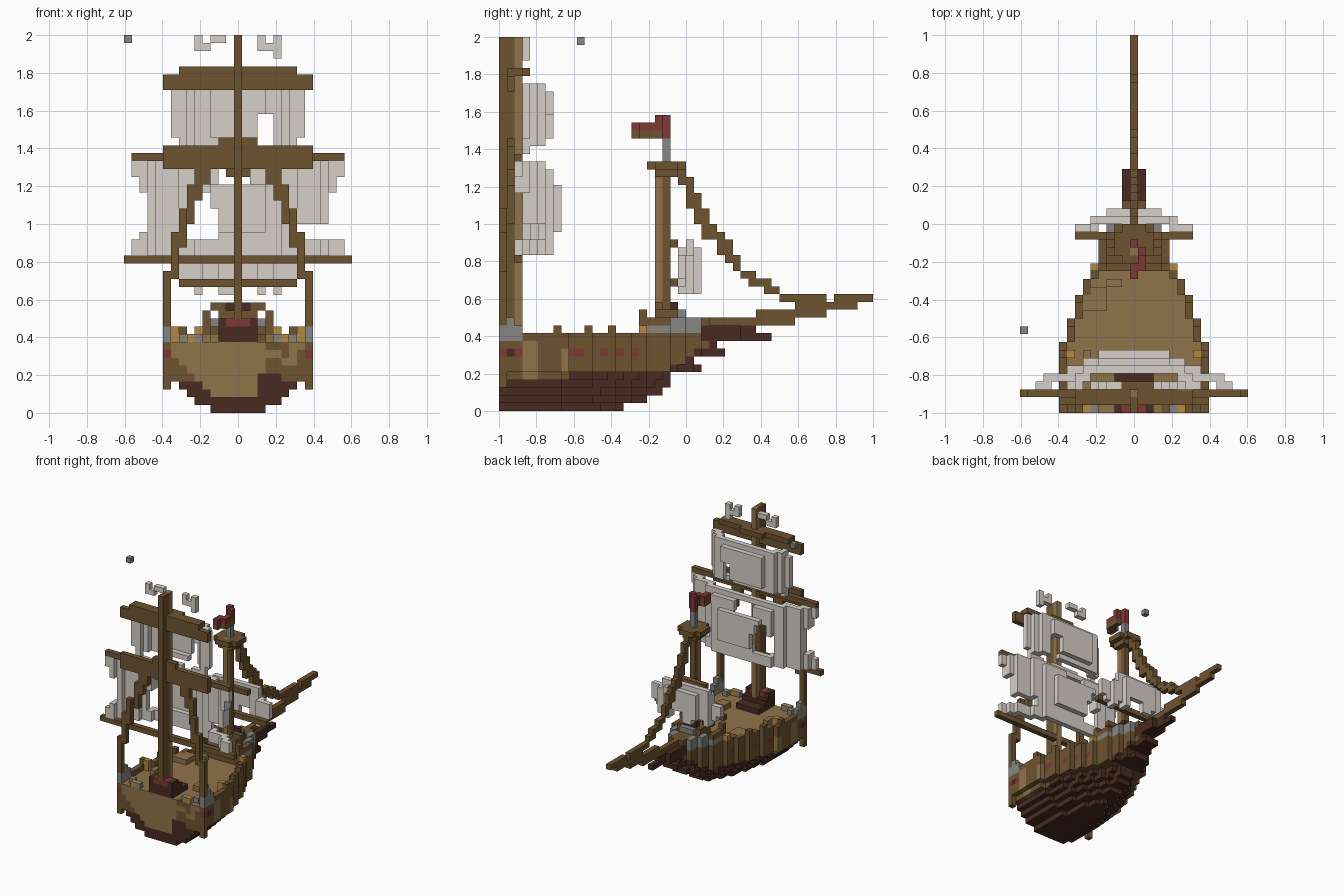
import bpy
import bmesh
import random
from mathutils import Vector

random.seed(4)
if "Cube" in bpy.data.objects:
    bpy.data.objects.remove(bpy.data.objects["Cube"])

U = 1 / 24  # block size
COLOURS = {
    "brown wood": (0.158, 0.088, 0.030),
    "tan wood": (0.28, 0.175, 0.066),
    "dark wood": (0.066, 0.024, 0.015),
    "sail cloth": (0.68, 0.63, 0.58),
    "grey stone": (0.24, 0.24, 0.235),
    "red paint": (0.21, 0.040, 0.037),
    "lantern yellow": (0.46, 0.25, 0.045),
}
BROWN, TAN, DARK, SAIL, GREY, RED, YELLOW = range(7)
MATS = []
for label, rgb in COLOURS.items():
    m = bpy.data.materials.new(label)
    m.use_nodes = True
    m.diffuse_color = (*rgb, 1)
    m.node_tree.nodes["Principled BSDF"].inputs["Base Color"].default_value = (*rgb, 1)
    MATS.append(m)


def box(x, y, z):
    """Block cells in inclusive ranges; a single number is one layer."""
    rx, ry, rz = [(r, r) if isinstance(r, int) else r for r in (x, y, z)]
    return [(i, j, k) for i in range(rx[0], rx[1] + 1)
            for j in range(ry[0], ry[1] + 1) for k in range(rz[0], rz[1] + 1)]


def paint(cells, colour):
    return {c: colour for c in cells}


def line(points):
    """Connected staircase of (y, z) blocks through the points."""
    out = []
    for (a, b), (c, d) in zip(points, points[1:]):
        n = 2 * max(abs(c - a), abs(d - b))
        out += [(round(a + (c - a) * t / n), round(b + (d - b) * t / n)) for t in range(n + 1)]
    return out


def build(name, cells):
    """Mesh of the outer faces of a set of coloured blocks."""
    bm = bmesh.new()
    verts = {}
    for c, colour in cells.items():
        for axis in range(3):
            for sign in (-1, 1):
                n = list(c)
                n[axis] += sign
                if tuple(n) in cells:
                    continue
                corners = []
                for a, b in ((0, 0), (1, 0), (1, 1), (0, 1)):
                    p = list(c)
                    p[axis] += (sign + 1) // 2
                    p[(axis + 1) % 3] += a
                    p[(axis + 2) % 3] += b
                    p = tuple(p)
                    if p not in verts:
                        verts[p] = bm.verts.new(Vector((p[0] - 0.5, p[1] - 24, p[2])) * U)
                    corners.append(verts[p])
                f = bm.faces.new(corners if sign > 0 else corners[::-1])
                f.material_index = colour
    mesh = bpy.data.meshes.new(name)
    bm.to_mesh(mesh)
    bm.free()
    for m in MATS:
        mesh.materials.append(m)
    ob = bpy.data.objects.new(name, mesh)
    bpy.context.collection.objects.link(ob)
    return ob


def step(value, table):
    """First result whose limit lies above the value."""
    return next(r for limit, r in table if value < limit)


# Hull: plan width and bulwark height along the length, then bow end and half width of each layer
WIDTH = [(1, 8), (9, 9), (12, 8), (15, 7), (17, 6), (19, 5), (22, 4), (24, 3), (26, 2), (31, 1), (60, 0)]
TOP = [(1, 8), (2, 11), (3, 10), (19, 9), (26, 11), (60, 10)]
BOW_END = [16, 19, 21, 22, 22, 26, 25, 29, 28, 35, 33, 26]
SECTION = [3, 5, 6, 7, 8, 9]
hull = {}
for k, end in enumerate(BOW_END):
    for j in range(end):
        width, ahead = step(j, WIDTH), step(j + 1, WIDTH)
        deck = 8 if j < 18 else 10
        if k > (10 if j in (7, 11, 14) else step(j, TOP)):
            continue
        w = min(width, round(SECTION[min(k, 5)] * (1 - (j / end) ** 2.5))) if k < 6 else width
        for i in range(-w, w + 1):
            rim = abs(i) >= min(w, ahead + 1) and abs(i) > 0
            if k > deck and not rim:
                continue
            colour = DARK if k <= 3 + (j > 8) + max(0, (j - 20) * 0.6) or j > 25 and k > 8 else BROWN
            if k == deck and j < 18 and not rim:
                colour = TAN
            if colour == BROWN and rim:
                if (k >= 9 and j < 3) or (k == 10 and j > 17) or (k == 11 and j > 21):
                    colour = GREY
                if k == 7 and j in (2, 9, 10, 13, 15, 17):
                    colour = RED
                if k == 7 and j == 1:
                    colour = DARK
                if (j in (3, 4) and 4 <= k <= 8) or (j == 8 and 5 <= k <= 7):
                    colour = TAN
            # Broken cross-section at the front
            if j == 0 and 2 <= k <= 8 and abs(i) < 2 + k:
                colour = TAN
                if i > 2 and k < 5:
                    colour = DARK
                elif i > 3 and random.random() < 0.4:
                    colour = BROWN
            hull[i, j, k] = colour
build("hull", hull)

# Deck fittings
build("loose_planks", paint(box((-6, -4), (13, 15), 9) + box((-3, -2), 16, 9)
                            + box((4, 5), (5, 6), 9) + box(-6, (6, 7), 9), TAN))
lanterns, posts, stones = {}, {}, {}
for s in (-1, 1):
    lanterns.update(paint(box(s * 8, 7, (9, 10)) + box(s * 5, 18, 10) + box(s * 6, 0, 9), YELLOW))
    posts.update(paint(box(s * 4, 18, (9, 12)), BROWN))
    stones.update(paint(box(s * 5, 0, 9) + box(s * 7, 1, 9), GREY))
build("lanterns", lanterns)
build("deck_posts", posts)
build("deck_stones", stones)
base = paint(box((-2, 2), (0, 4), 9) + box((-2, 2), (0, 2), 10) + box((-2, 2), (0, 1), 11), DARK)
base.update(paint(box((-1, 1), (0, 1), 11), RED))
build("main_mast_base", base)
fore_base = paint(box((-2, 2), (20, 22), (11, 12)), BROWN)
fore_base.update(paint(box((-1, 1), 23, (11, 12)), GREY))
fore_base.update(paint(box((-1, 1), 22, 13), DARK))
fore_base.update(paint(box((-3, -2), 20, 13) + box((2, 3), 20, 13), BROWN))
build("fore_mast_base", fore_base)

# Main mast with its yards
mast = paint(box(0, (0, 1), (9, 47)), BROWN)
mast.update(paint(box(0, 2, (9, 47)), TAN))
build("main_mast", mast)
build("top_yard", paint(box((-9, 9), 1, (41, 42)) + box((-7, 7), (1, 2), 43) + box((-2, 2), 3, 43), BROWN))
build("middle_yard", paint(box((-13, 13), 2, 32) + box((-9, 9), 1, (31, 33)) + box((-2, 2), 1, 34), BROWN))
build("lower_yard", paint(box((-14, 14), 2, 19), BROWN))

# Shrouds running down from the middle yard to the hull sides
SHROUD = {4: (29, 30), 5: (27, 30), 6: (24, 28), 7: (21, 25), 8: (17, 22), 9: (3, 17)}
for side, label in ((1, "left"), (-1, "right")):
    cells = {}
    for n, span in SHROUD.items():
        cells.update(paint(box(side * n, 0 if n > 6 else 1, span), BROWN))
    cells.update(paint(box(side * 9, 0, (9, 10)), GREY))
    cells[side * 9, 0, 7] = RED
    build(label + "_shroud", cells)


def sail(name, start, rows, half, bulge, holes):
    """Billowing cloth: half(k) sets the width, bulge(i, k) the depth."""
    cells = {}
    for k in range(rows[0], rows[1] + 1):
        for i in range(-half(k), half(k) + 1):
            if any(a <= i <= b and c <= k <= d for a, b, c, d in holes):
                continue
            depth, outer = max(0, bulge(i, k)), max(0, bulge(abs(i) + 1, k))
            cells.update(paint(box(i, (start + outer, start + depth), k), SAIL))
    build(name, cells)


# Torn sails
sail("lower_sail", 2, (20, 31),
     lambda k: step(k, [(22, 13), (23, 12), (28, 11), (30, 12), (40, 13)]),
     lambda i, k: min(step(k, [(23, 4), (29, 5), (31, 4), (40, 3)]),
                      step(abs(i), [(5, 5), (7, 4), (9, 3), (12, 2), (13, 1), (20, 0)])),
     [(-6, -3, 22, 25), (-5, -4, 26, 27), (-2, 1, 29, 30), (8, 12, 22, 23)])
sail("upper_sail", 3, (33, 41),
     lambda k: step(k, [(35, 7), (50, 8)]),
     lambda i, k: min(step(k, [(34, 0), (35, 2), (41, 3), (50, 2)]), int((8.5 - abs(i)) * 0.8)),
     [(3, 4, 33, 37), (-6, -4, 33, 33), (-8, -8, 41, 41)])
sail("fore_sail", 23, (15, 21),
     lambda k: step(k, [(16, 5), (17, 6), (50, 7)]),
     lambda i, k: min(2, (7 - abs(i)) // 2 if k < 21 else 1),
     [(-4, -3, 15, 15), (0, 2, 15, 16), (4, 4, 15, 15), (5, 7, 20, 21), (-7, -6, 19, 21)])
build("top_sail_shreds", paint(box(-5, 3, (46, 47)) + box(-4, 3, 46) + box((-3, -2), 3, 47)
                               + box(3, 3, (46, 47)) + box(4, 3, 46) + box(5, 3, (45, 47)), SAIL))
build("stray_block", paint([(-14, 10, 47)], GREY))

# Fore mast, lookout and yard
fore = paint(box(0, 20, (11, 31)), TAN)
fore.update(paint(box(0, 21, (11, 31)), BROWN))
fore.update(paint(box(0, 21, (32, 34)), GREY))
build("fore_mast", fore)
nest = paint([c for c in box((-2, 2), (19, 23), 31) if abs(c[0]) + abs(c[1] - 21) < 4], BROWN)
nest.update(paint(box((-1, 1), (20, 22), 30), BROWN))
build("lookout", nest)
build("fore_yard", paint(box((-7, 7), 22, 16) + box((-3, 3), 22, 21), BROWN))

# Waving flag
flag = paint(box(0, 21, (35, 37)) + box(1, 20, (36, 37)) + box(1, (18, 19), 36) + box(0, (17, 18), 36), RED)
flag.update(paint(box(1, (18, 20), 35) + box(0, (17, 18), 35), BROWN))
build("flag", flag)

# Bowsprit and forestay
build("bowsprit", paint(box(0, (24, 37), 11) + box(0, (33, 41), 12) + box(0, (38, 45), 13)
                        + box(0, (43, 47), 14) + box((-1, 1), (24, 26), 11), BROWN))
stay = {}
for j, k in line([(23, 30), (24, 27), (26, 23), (30, 18), (33, 16), (36, 14), (41, 14)]):
    stay.update(paint(box(0, j, (k, k + 1) if j < 31 else k), BROWN))
build("forestay", stay)
